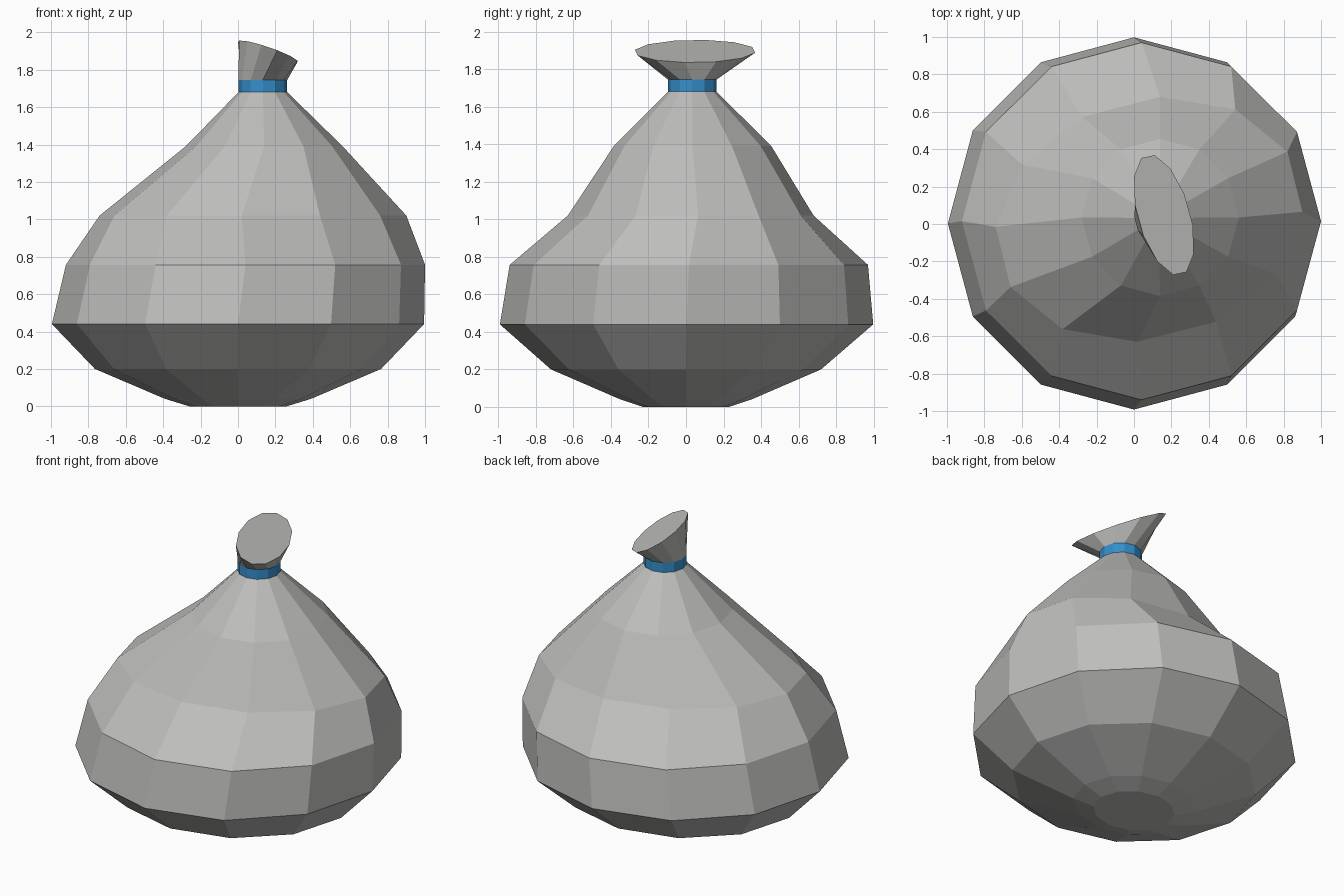
import bpy, bmesh, math

if "Cube" in bpy.data.objects:
    bpy.data.objects.remove(bpy.data.objects["Cube"])

SIDES = 12


def material(name, color):
    m = bpy.data.materials.new(name)
    m.diffuse_color = (*color, 1)
    m.use_nodes = True
    m.node_tree.nodes["Principled BSDF"].inputs["Base Color"].default_value = m.diffuse_color
    return m


def ring(center, cos_vec, sin_vec):
    """Closed loop of points on a (possibly skewed, tilted) ellipse."""
    pts = []
    for i in range(SIDES):
        a = math.tau * i / SIDES
        pts.append([c + u * math.cos(a) + v * math.sin(a)
                    for c, u, v in zip(center, cos_vec, sin_vec)])
    return pts


def level(z, rx, ry, cx=0, cy=0, kx=0, ky=0):
    """Horizontal ring; kx, ky skew it sideways."""
    return ring((cx, cy, z), (rx, ky, 0), (kx, ry, 0))


def loft(name, rings, mat, cap_bottom=False, cap_top=False):
    bm = bmesh.new()
    loops = [[bm.verts.new(p) for p in r] for r in rings]
    for lo, hi in zip(loops, loops[1:]):
        for i in range(SIDES):
            j = (i + 1) % SIDES
            bm.faces.new((lo[i], lo[j], hi[j], hi[i]))
    if cap_bottom:
        bm.faces.new(loops[0][::-1])
    if cap_top:
        bm.faces.new(loops[-1])
    me = bpy.data.meshes.new(name)
    bm.to_mesh(me)
    bm.free()
    me.materials.append(mat)
    ob = bpy.data.objects.new(name, me)
    bpy.context.collection.objects.link(ob)
    return ob


grey = material("grey sack", (0.51, 0.51, 0.50))
blue = material("blue tie", (0.035, 0.27, 0.60))

neck_low = level(1.68, 0.13, 0.13, 0.133, 0.033)
neck_high = level(1.745, 0.13, 0.13, 0.133, 0.033)

# Sagging sack body, bottom to neck
loft("sack_body", [
    level(0.0, 0.26, 0.23),
    level(0.04, 0.39, 0.35),
    level(0.2, 0.765, 0.72),
    level(0.44, 0.995, 0.995, 0, 0.003),
    level(0.757, 0.96, 0.955, 0.04, 0.015),
    level(1.02, 0.82, 0.655, 0.08, 0.025, 0.06, 0.04),
    level(1.39, 0.42, 0.42, 0.14, 0.035),
    neck_low,
], grey, cap_bottom=True)

# Tie around the neck
loft("neck_tie", [neck_low, neck_high], blue)

# Flared, tilted mouth above the tie
mouth = ring((0.16, 0.048, 1.896), (0.155, -0.055, -0.06), (-0.05, 0.32, -0.008))
loft("sack_mouth", [neck_high, mouth], grey, cap_top=True)
